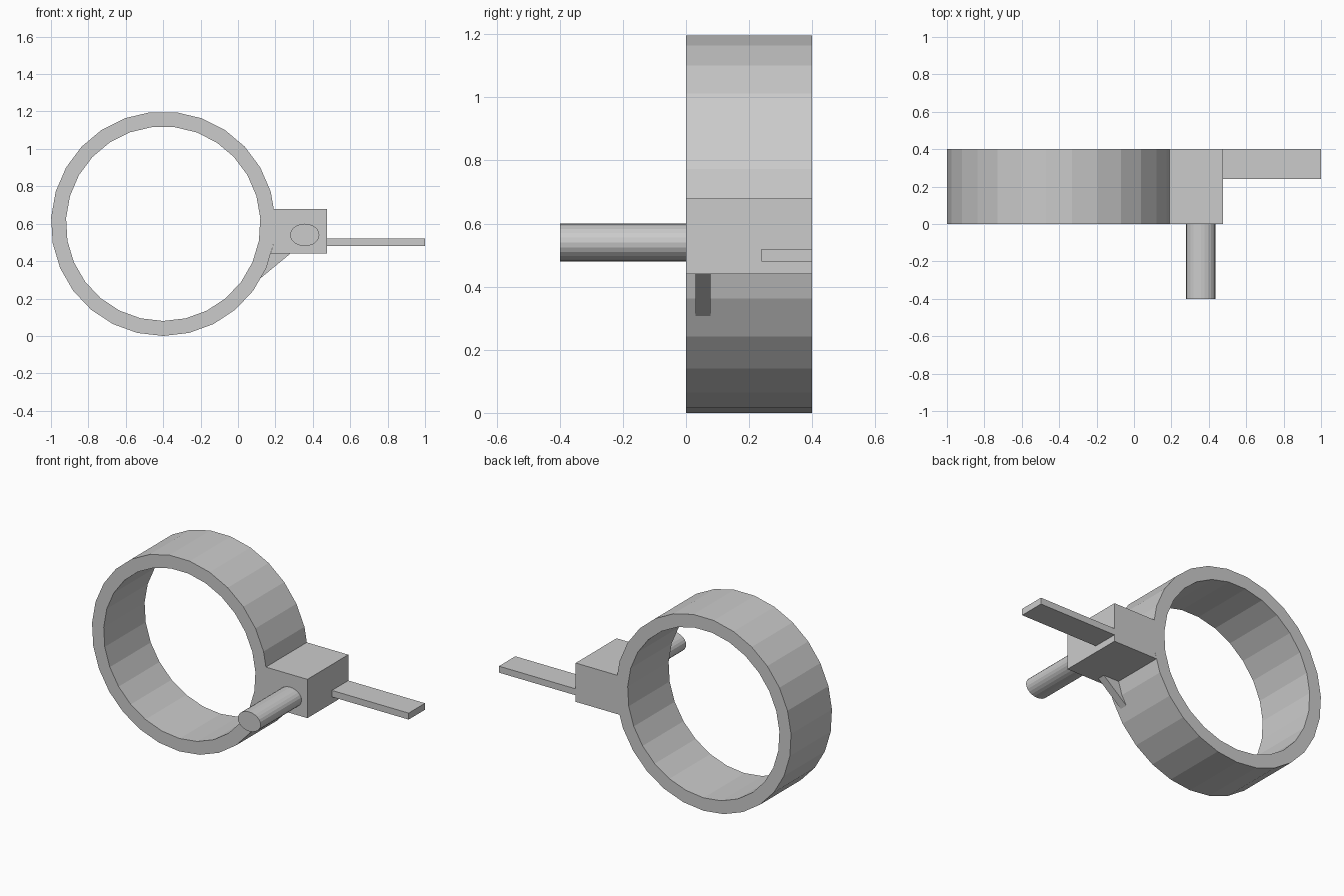
import bpy
from math import sin, cos, pi

if "Cube" in bpy.data.objects:
    bpy.data.objects.remove(bpy.data.objects["Cube"])


def make_object(name, verts, faces):
    mesh = bpy.data.meshes.new(name)
    mesh.from_pydata(verts, [], faces)
    obj = bpy.data.objects.new(name, mesh)
    bpy.context.collection.objects.link(obj)
    return obj


def prism(name, profile, y0, y1):
    """Extrude an (x, z) profile, counter-clockwise seen from the front, from y0 to y1."""
    n = len(profile)
    verts = [(x, y, z) for y in (y0, y1) for x, z in profile]
    faces = [list(range(n)), list(range(2 * n - 1, n - 1, -1))]
    faces += [(i, i + n, (i + 1) % n + n, (i + 1) % n) for i in range(n)]
    return make_object(name, verts, faces)


def rect(x0, x1, z0, z1):
    return [(x0, z0), (x1, z0), (x1, z1), (x0, z1)]


def ellipse(cx, cz, rx, rz, n):
    # first vertex points straight down
    return [(cx + rx * sin(2 * pi * i / n), cz - rz * cos(2 * pi * i / n)) for i in range(n)]


# Ring band: 27 flat sides, open through the middle
N = 27
outer = ellipse(-0.4, 0.6, 0.6, 0.6, N)
inner = ellipse(-0.4, 0.6, 0.52, 0.52, N)
loops = [(outer, 0.0), (outer, 0.4), (inner, 0.4), (inner, 0.0)]
verts = [(x, y, z) for loop, y in loops for x, z in loop]
faces = []
for k in range(4):
    a, b = k * N, (k + 1) % 4 * N
    faces += [(a + i, b + i, b + (i + 1) % N, a + (i + 1) % N) for i in range(N)]
make_object("ring_band", verts, faces)

# Block on the side, its left edge following the outside of the ring
start = (0.175, 0.44)
block = [start, (0.475, 0.44), (0.475, 0.68), (0.19, 0.68), outer[7], outer[6]]
block[4:] = sorted(block[4:], key=lambda p: -p[1])
block = [p for p in block if 0.44 <= p[1] <= 0.68]
prism("mount_block", block, 0.0, 0.4)

# Round peg towards the front
prism("front_peg", ellipse(0.357, 0.54, 0.078, 0.06, 24), -0.4, 0.0)

# Flat lever out to the side
prism("side_lever", rect(0.475, 1.0, 0.48, 0.52), 0.24, 0.4)

# Small gusset under the block
prism("gusset", [(0.11, 0.30), (0.28, 0.44), (0.17, 0.44), (0.14, 0.362)], 0.03, 0.077)
